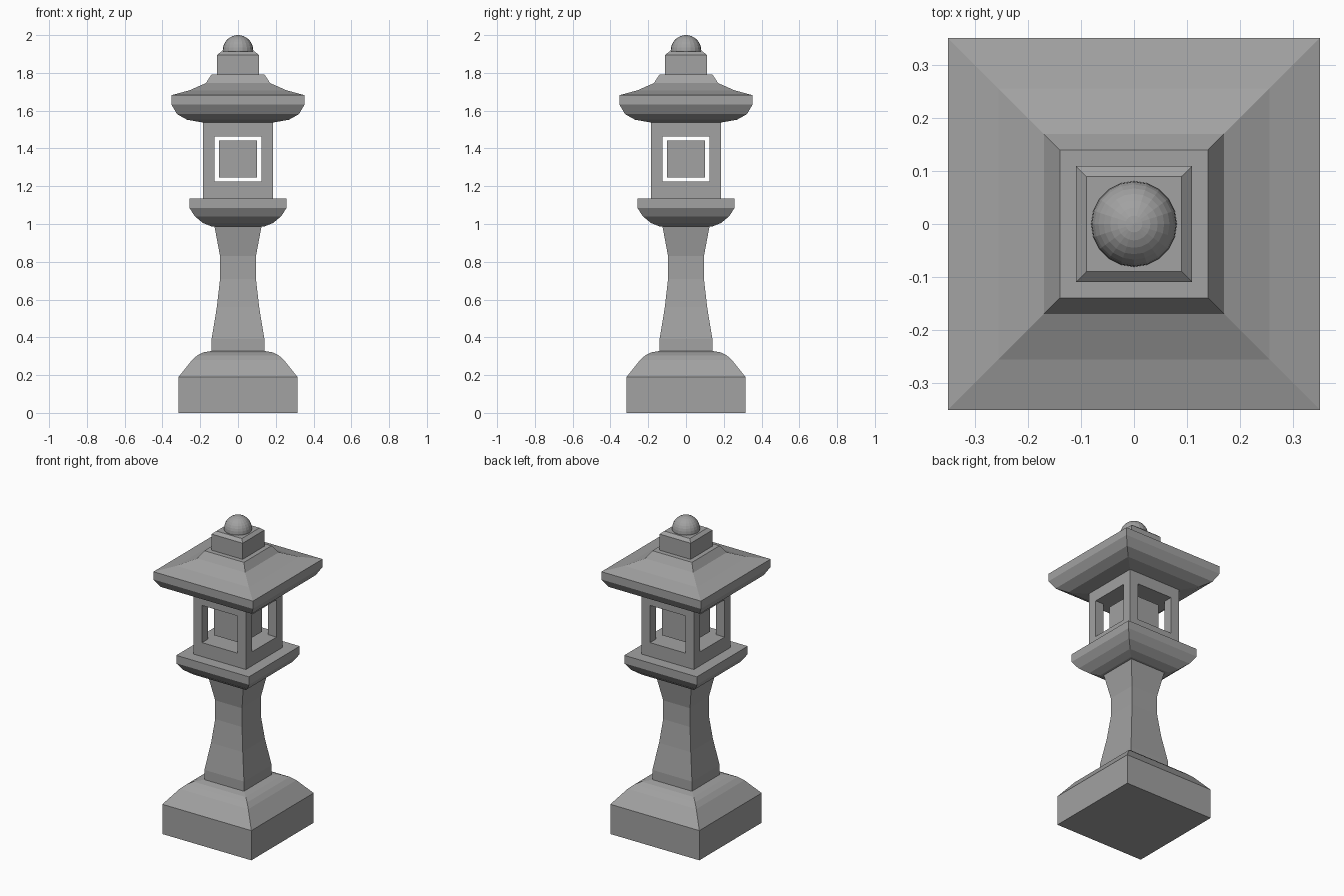
import bpy
import bmesh
from mathutils import Matrix

if "Cube" in bpy.data.objects:
    bpy.data.objects.remove(bpy.data.objects["Cube"], do_unlink=True)

# Single stone colour
STONE = (0.36, 0.36, 0.36, 1.0)
stone = bpy.data.materials.new("grey_stone")
stone.use_nodes = True
stone.diffuse_color = STONE
shader = next(n for n in stone.node_tree.nodes if n.type == 'BSDF_PRINCIPLED')
shader.inputs["Base Color"].default_value = STONE
shader.inputs["Roughness"].default_value = 0.8


def finish(name, bm):
    """Turn a bmesh into a named stone object."""
    bmesh.ops.recalc_face_normals(bm, faces=bm.faces)
    mesh = bpy.data.meshes.new(name)
    bm.to_mesh(mesh)
    bm.free()
    mesh.materials.append(stone)
    obj = bpy.data.objects.new(name, mesh)
    bpy.context.collection.objects.link(obj)
    return obj


def square_loft(name, profile):
    """Stack square sections given as (half width, height), bottom to top."""
    bm = bmesh.new()
    rings = [[bm.verts.new((sx * h, sy * h, z))
              for sx, sy in ((-1, -1), (1, -1), (1, 1), (-1, 1))]
             for h, z in profile]
    for low, high in zip(rings, rings[1:]):
        for i in range(4):
            j = (i + 1) % 4
            bm.faces.new((low[i], low[j], high[j], high[i]))
    bm.faces.new(rings[0][::-1])
    bm.faces.new(rings[-1])
    return finish(name, bm)


def box(name, half_x, half_y, z0, z1):
    bm = bmesh.new()
    bmesh.ops.create_cube(bm, size=2)
    size = Matrix.Diagonal((half_x, half_y, (z1 - z0) / 2, 1))
    bm.transform(Matrix.Translation((0, 0, (z0 + z1) / 2)) @ size)
    return finish(name, bm)


# Base with rounded shoulders, then the waisted shaft
square_loft("base", [(0.315, 0), (0.315, 0.19), (0.243, 0.28),
                     (0.215, 0.305), (0.185, 0.32), (0.14, 0.328)])
square_loft("shaft", [(0.14, 0.325), (0.14, 0.39), (0.112, 0.56),
                      (0.095, 0.71), (0.095, 0.83), (0.125, 0.99)])

# Platform that carries the lamp house
square_loft("platform", [(0.14, 0.987), (0.185, 1.005), (0.228, 1.04),
                         (0.257, 1.085), (0.257, 1.136)])

# Lamp house with a window cut through each pair of opposite walls
house = box("lamp_house", 0.185, 0.185, 1.13, 1.545)
cutters = [box("window_cutter_x", 0.4, 0.125, 1.225, 1.463),
           box("window_cutter_y", 0.125, 0.4, 1.225, 1.463)]
bpy.context.view_layer.objects.active = house
for cutter in cutters:
    cutter.hide_render = True
    mod = house.modifiers.new("window", 'BOOLEAN')
    mod.operation = 'DIFFERENCE'
    mod.solver = 'EXACT'
    mod.object = cutter
    bpy.ops.object.modifier_apply(modifier=mod.name)
for cutter in cutters:
    bpy.data.objects.remove(cutter, do_unlink=True)

# Lamp block inside the house
box("lamp_block", 0.1, 0.1, 1.247, 1.442)

# Flared roof with curved underside
square_loft("roof", [(0.185, 1.537), (0.27, 1.552), (0.323, 1.582),
                     (0.352, 1.632), (0.352, 1.682), (0.256, 1.708),
                     (0.17, 1.746), (0.14, 1.792)])

# Cap block and ball finial
square_loft("cap_block", [(0.11, 1.785), (0.11, 1.895), (0.09, 1.912)])
bm = bmesh.new()
bmesh.ops.create_uvsphere(bm, u_segments=20, v_segments=16, radius=0.081)
bm.transform(Matrix.Translation((0, 0, 1.919)))
finish("ball_finial", bm)
